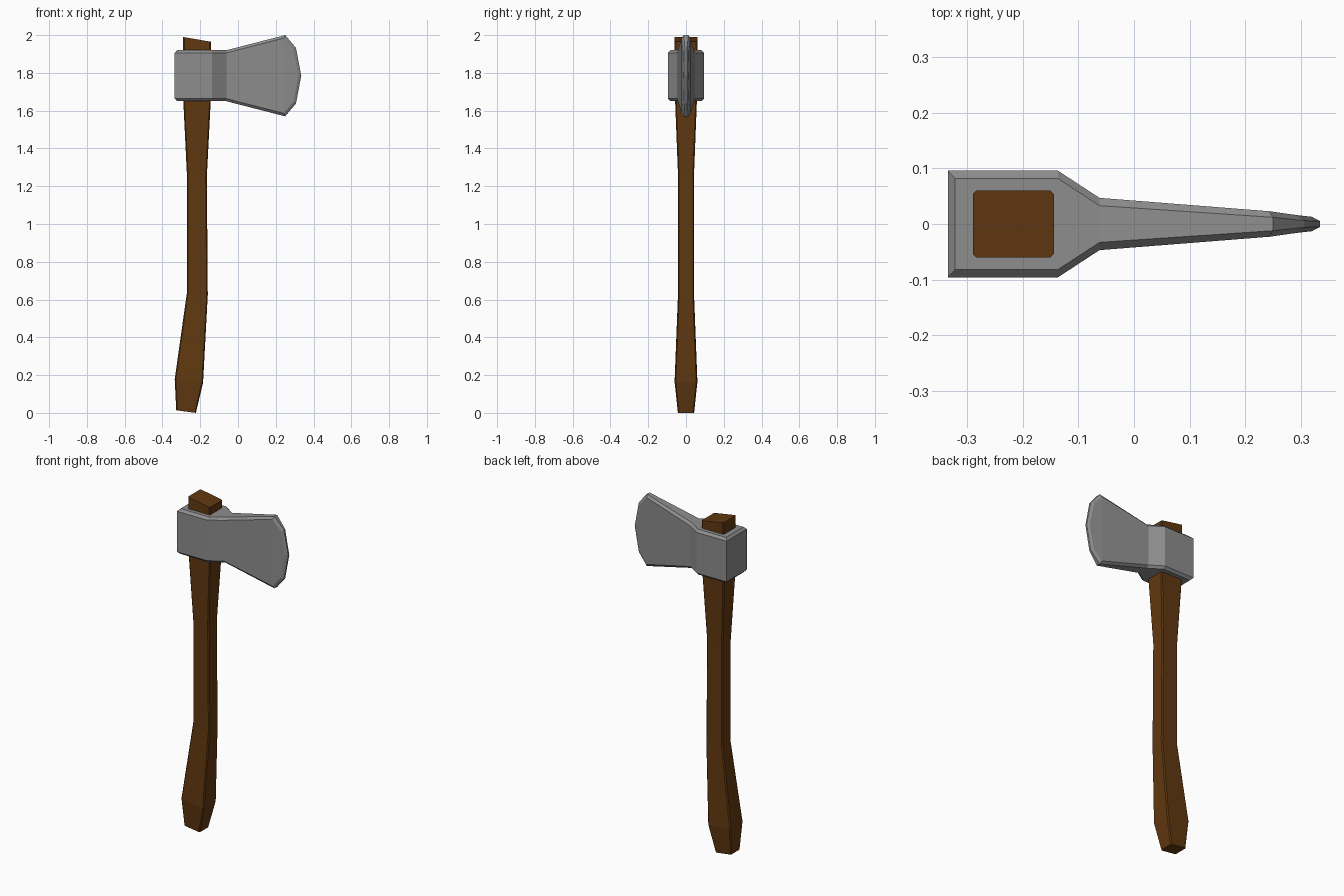
import bpy, bmesh

cube = bpy.data.objects.get("Cube")
if cube:
    bpy.data.objects.remove(cube, do_unlink=True)


def material(name, rgb):
    mat = bpy.data.materials.new(name)
    mat.use_nodes = True
    mat.diffuse_color = (*rgb, 1)
    mat.node_tree.nodes["Principled BSDF"].inputs["Base Color"].default_value = (*rgb, 1)
    return mat


def loft(name, sections, caps, mat):
    """Skin a row of closed sections; caps lists (section, corner indices)."""
    bm = bmesh.new()
    rings = [[bm.verts.new(p) for p in s] for s in sections]
    for a, b in zip(rings, rings[1:]):
        n = len(a)
        for i in range(n):
            j = (i + 1) % n
            bm.faces.new((a[i], a[j], b[j], b[i]))
    for ring, corners in caps:
        bm.faces.new([rings[ring][i] for i in corners])
    bmesh.ops.remove_doubles(bm, verts=bm.verts, dist=0.0005)
    bmesh.ops.recalc_face_normals(bm, faces=bm.faces)
    mesh = bpy.data.meshes.new(name)
    bm.to_mesh(mesh)
    bm.free()
    mesh.materials.append(mat)
    obj = bpy.data.objects.new(name, mesh)
    bpy.context.collection.objects.link(obj)
    return obj


wood = material("brown wood", (0.12, 0.04, 0.005))
steel = material("grey steel", (0.27, 0.27, 0.27))


# Handle: curved shaft with chamfered corners
def handle_section(x0, z0, x1, z1, h, c=0.006):
    slope = (z1 - z0) / (x1 - x0)
    outline = [(x0, c - h), (x0 + c, -h), (x1 - c, -h), (x1, c - h),
               (x1, h - c), (x1 - c, h), (x0 + c, h), (x0, h - c)]
    return [(x, y, z0 + (x - x0) * slope) for x, y in outline]


# back x and z, front x and z, half thickness
shaft = [(-.327, .014, -.223, 0, .043),
         (-.335, .178, -.185, .16, .06),
         (-.27, .64, -.16, .625, .042),
         (-.27, 1.25, -.165, 1.25, .042),
         (-.29, 1.66, -.144, 1.66, .058),
         (-.29, 1.99, -.144, 1.965, .06)]
loft("handle", [handle_section(*s) for s in shaft],
     [(0, range(8)), (-1, range(8))], wood)


# Axe head: stations from poll to cutting edge, with a chamfered rim
def head_section(px, pz, py, qx, qz, qy, mid=1.785):
    half = [(px, py, pz), (qx, qy, qz), (qx, qy, -qz), (px, py, -pz)]
    loop = half + [(x, -y, z) for x, y, z in reversed(half)]
    return [(x, y, mid + z) for x, y, z in loop]


# rim x, half height, half thickness; then the same for the side face
head = [(-.322, .135, .082, -.335, .121, .096),
        (-.137, .135, .082, -.137, .121, .096),
        (-.062, .135, .033, -.062, .121, .047),
        (.25, .215, .012, .243, .199, .023),
        (.307, .147, .006, .293, .14, .016),
        (.335, 0, .005, .32, 0, .013)]
loft("axe_head", [head_section(*s) for s in head],
     [(0, (1, 2, 5, 6)), (0, (0, 1, 6, 7)), (0, (2, 3, 4, 5))], steel)
